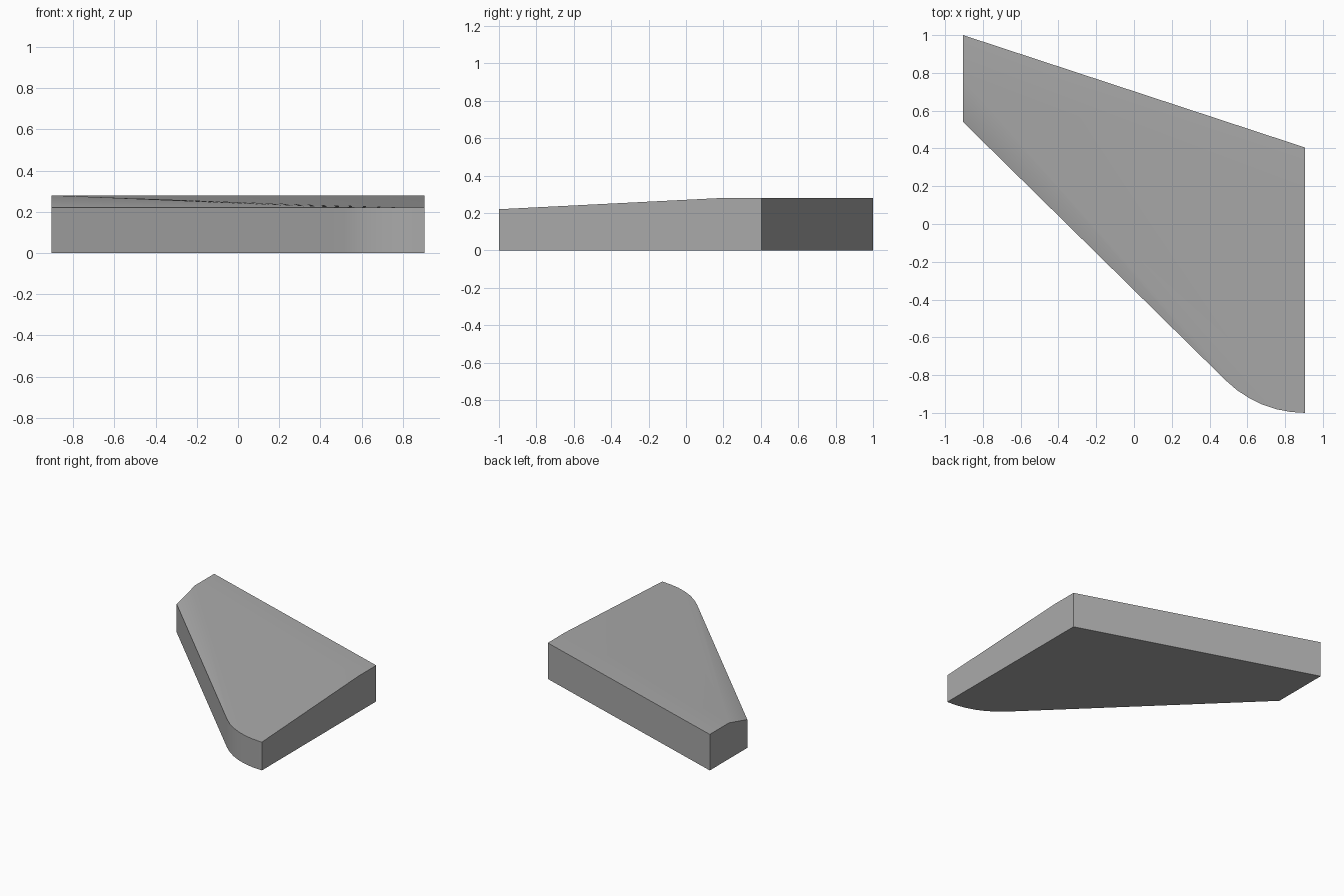
import bpy, bmesh, math

cube = bpy.data.objects.get("Cube")
if cube:
    bpy.data.objects.remove(cube)

# Single flat grey
grey = bpy.data.materials.new("mid_grey")
grey.use_nodes = True
grey.diffuse_color = (0.4, 0.4, 0.4, 1)
grey.node_tree.nodes["Principled BSDF"].inputs["Base Color"].default_value = (0.4, 0.4, 0.4, 1)

HALF, LOW, HIGH = 0.905, 0.22, 0.28
RADIUS, SWEEP, STEPS = 0.597, math.radians(44.5), 6

# Leading edge: straight sweep from the tip, then a rounded nose
front = [(-HALF, 0.54)]
for i in range(STEPS + 1):
    a = SWEEP * (1 - i / STEPS)
    front.append((HALF - RADIUS * math.sin(a), -1 + RADIUS * (1 - math.cos(a))))
back = [(HALF, 0.405), (-HALF, 1.0)]
ridge = [(HALF, 0.19), (-HALF, 0.765)]

bm = bmesh.new()


def row(points, z):
    return [bm.verts.new((x, y, z)) for x, y in points]


front_low, front_top = row(front, 0), row(front, LOW)
back_low, back_top = row(back, 0), row(back, HIGH)
ridge_right, ridge_left = row(ridge, HIGH)

# Underside, leading wall and trailing wall
bm.faces.new(front_low + back_low)
for i in range(len(front) - 1):
    bm.faces.new((front_low[i], front_low[i + 1], front_top[i + 1], front_top[i]))
bm.faces.new((back_low[0], back_low[1], back_top[1], back_top[0]))

# End walls follow the sloped top
bm.faces.new((front_low[-1], back_low[0], back_top[0], ridge_right, front_top[-1]))
bm.faces.new((back_low[1], front_low[0], front_top[0], ridge_left, back_top[1]))

# Level strip at the rear, slope fanning out from the tip
bm.faces.new((ridge_right, back_top[0], back_top[1], ridge_left))
for a, b in zip(front_top, front_top[1:] + [ridge_right]):
    bm.faces.new((ridge_left, a, b))

bmesh.ops.recalc_face_normals(bm, faces=bm.faces)
mesh = bpy.data.meshes.new("wing_plate")
bm.to_mesh(mesh)
bm.free()
mesh.materials.append(grey)
wing = bpy.data.objects.new("wing_plate", mesh)
bpy.context.collection.objects.link(wing)

# Smooth the nose and the top, keep the outer edges sharp
bpy.ops.object.select_all(action="DESELECT")
wing.select_set(True)
bpy.context.view_layer.objects.active = wing
bpy.ops.object.shade_smooth_by_angle(angle=math.radians(30))
